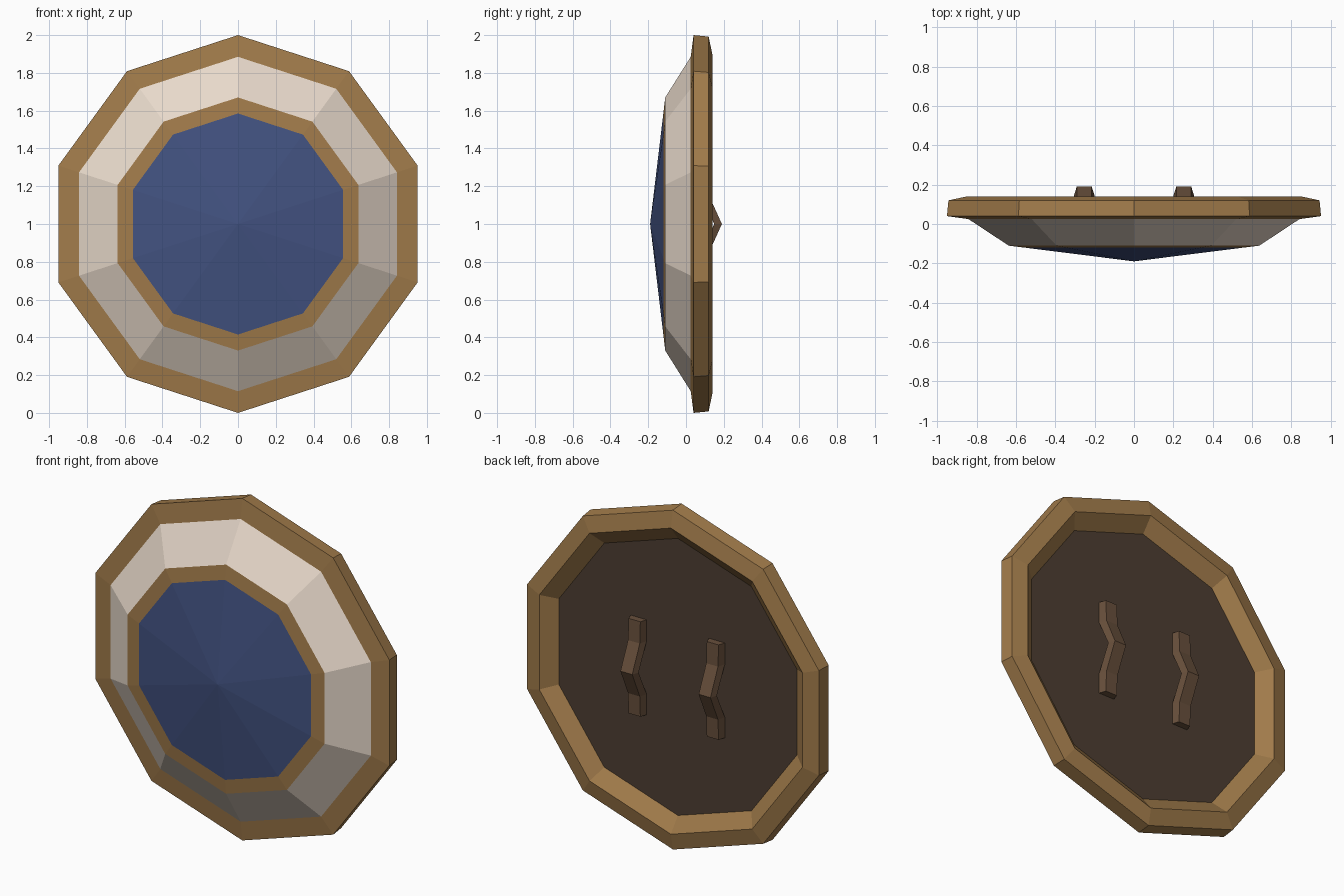
import bpy, bmesh
from math import sin, cos, pi

if "Cube" in bpy.data.objects:
    bpy.data.objects.remove(bpy.data.objects["Cube"])

SIDES = 10


def material(name, rgb):
    m = bpy.data.materials.new(name)
    m.diffuse_color = (*rgb, 1)
    m.use_nodes = True
    m.node_tree.nodes["Principled BSDF"].inputs["Base Color"].default_value = m.diffuse_color
    return m


WOOD = material("wood", (0.36, 0.20, 0.07))
CREAM = material("cream", (0.80, 0.69, 0.59))
BLUE = material("blue", (0.055, 0.085, 0.22))
DARK = material("dark_wood", (0.075, 0.048, 0.032))
GRIP = material("grip_wood", (0.14, 0.08, 0.045))


def finish(name, bm, mat):
    mesh = bpy.data.meshes.new(name)
    bm.to_mesh(mesh)
    bm.free()
    mesh.materials.append(mat)
    obj = bpy.data.objects.new(name, mesh)
    bpy.context.collection.objects.link(obj)
    return obj


def turned(name, profile, mat):
    """Revolve (radius, y) points, ordered front to back, around the shield axis."""
    bm = bmesh.new()
    rings = []
    for r, y in profile:
        n = SIDES if r > 0 else 1
        rings.append([bm.verts.new((r * sin(2 * pi * j / SIDES), y,
                                    1 + r * cos(2 * pi * j / SIDES))) for j in range(n)])
    for a, b in zip(rings, rings[1:]):
        for j in range(SIDES):
            k = (j + 1) % SIDES
            corners = [a[j % len(a)], a[k % len(a)], b[k % len(b)], b[j % len(b)]]
            bm.faces.new(list(dict.fromkeys(corners)))
    return finish(name, bm, mat)


def handle(name, x):
    """Bent strap with a cross-section that narrows away from the plate."""
    path = [(0.725, 0.075, 0.115), (0.845, 0.075, 0.12), (1.0, 0.15, 0.19),
            (1.155, 0.075, 0.12), (1.28, 0.075, 0.115)]  # z, inner y, outer y
    bm = bmesh.new()
    rings = [[bm.verts.new(p) for p in ((x - 0.051, yi, z), (x + 0.051, yi, z),
                                        (x + 0.038, yo, z), (x - 0.038, yo, z))]
             for z, yi, yo in path]
    for a, b in zip(rings, rings[1:]):
        for j in range(4):
            k = (j + 1) % 4
            bm.faces.new((a[j], a[k], b[k], b[j]))
    bm.faces.new(rings[0])
    bm.faces.new(rings[-1])
    bmesh.ops.recalc_face_normals(bm, faces=bm.faces)
    return finish(name, bm, GRIP)


# Front face, centre outwards
turned("boss", [(0, -0.19), (0.585, -0.12)], BLUE)
turned("boss_border", [(0.585, -0.12), (0.67, -0.11)], WOOD)
turned("face_panels", [(0.67, -0.11), (0.885, 0.025)], CREAM)

# Outer rim wrapping round to the recessed back plate
turned("rim", [(0.885, 0.025), (1.0, 0.04), (0.992, 0.12), (0.895, 0.14), (0.81, 0.075)], WOOD)
turned("back_plate", [(0.81, 0.075), (0, 0.075)], DARK)

# Pair of grips
for side, x in (("left", -0.253), ("right", 0.253)):
    handle("handle_" + side, x)
